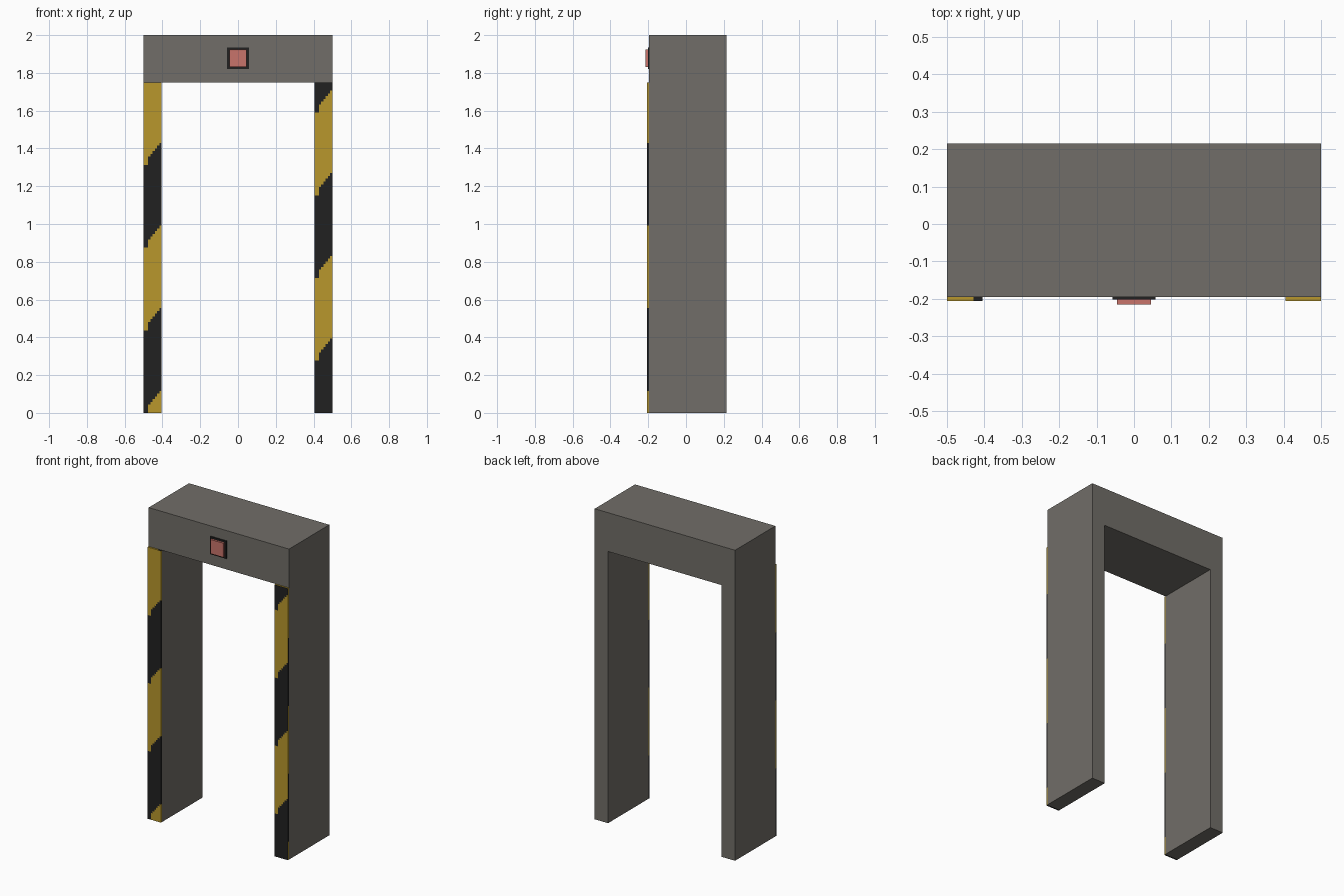
import bpy
import bmesh
from mathutils import Vector

if "Cube" in bpy.data.objects:
    bpy.data.objects.remove(bpy.data.objects["Cube"])


def material(name, rgb):
    m = bpy.data.materials.new(name)
    m.use_nodes = True
    m.diffuse_color = (*rgb, 1)
    m.node_tree.nodes["Principled BSDF"].inputs["Base Color"].default_value = (*rgb, 1)
    return m


GREY = material("warm grey", (0.165, 0.155, 0.138))
YELLOW = material("hazard yellow", (0.48, 0.31, 0.025))
BLACK = material("matt black", (0.015, 0.015, 0.015))
RED = material("button red", (0.58, 0.175, 0.145))
RIM = material("button rim red", (0.44, 0.125, 0.105))

FRONT, BACK = -0.195, 0.215
HALF, INNER = 0.5, 0.405
HEIGHT, OPENING = 2.0, 1.75


def box_mesh(lo, hi):
    lo, hi = Vector(lo), Vector(hi)
    bm = bmesh.new()
    bmesh.ops.create_cube(bm, size=1)
    for v in bm.verts:
        v.co = (lo + hi) / 2 + v.co * (hi - lo)
    return bm


def finish(name, bm, mats):
    bm.normal_update()
    mesh = bpy.data.meshes.new(name)
    bm.to_mesh(mesh)
    bm.free()
    for m in mats:
        mesh.materials.append(m)
    obj = bpy.data.objects.new(name, mesh)
    bpy.context.collection.objects.link(obj)
    return obj


# Gate frame: an arch profile extruded front to back
bm = bmesh.new()
right_side = [(INNER, OPENING), (INNER, 0), (HALF, 0), (HALF, HEIGHT)]
outline = right_side + [(-x, z) for x, z in reversed(right_side)]
face = bm.faces.new([bm.verts.new((x, FRONT, z)) for x, z in outline])
ext = bmesh.ops.extrude_face_region(bm, geom=[face])
for v in ext["geom"]:
    if isinstance(v, bmesh.types.BMVert):
        v.co.y = BACK
bmesh.ops.recalc_face_normals(bm, faces=bm.faces)
finish("gate_frame", bm, [GREY])

# Hazard strips: thin plates with stepped diagonal bands
COLS, ROWS, BAND = 8, 120, 30


def hazard_strip(name, x0, phase, top_yellow_cols):
    width = HALF - INNER
    dx, dz = width / COLS, OPENING / ROWS
    bm = box_mesh((x0, FRONT - 0.011, 0), (x0 + width, FRONT, OPENING))
    cuts = [((x0 + i * dx, 0, 0), (1, 0, 0)) for i in range(1, COLS)]
    cuts += [((0, 0, j * dz), (0, 0, 1)) for j in range(1, ROWS)]
    for co, no in cuts:
        bmesh.ops.bisect_plane(bm, geom=bm.verts[:] + bm.edges[:] + bm.faces[:],
                               plane_co=co, plane_no=no)
    bm.normal_update()
    for f in bm.faces:
        c = f.calc_center_median()
        col = min(COLS - 1, int((c.x - x0) / dx))
        row = int(c.z / dz)
        if f.normal.z > 0.5:
            dark = col >= top_yellow_cols
        elif f.normal.z < -0.5:
            dark = True
        elif f.normal.x > 0.5:
            dark = (row - COLS) // BAND % 2 == 0
        else:
            step = 0 if col < 2 else col + 1
            dark = (row - step + phase) // BAND % 2 == 0
        f.material_index = int(dark)
    bmesh.ops.dissolve_limit(bm, angle_limit=0.01, verts=bm.verts[:],
                             edges=bm.edges[:], delimit={'MATERIAL'})
    finish(name, bm, [YELLOW, BLACK])


hazard_strip("right_hazard_strip", -HALF, 0, 6)
hazard_strip("left_hazard_strip", INNER, 11, COLS)

# Button housing and button in the middle of the lintel
MID = 1.878


def square_block(name, half, y0, y1, mats):
    bm = box_mesh((-half, y0, MID - half), (half, y1, MID + half))
    bm.normal_update()
    if len(mats) > 1:
        front = [f for f in bm.faces if f.normal.y < -0.5]
        rim = bmesh.ops.inset_region(bm, faces=front, thickness=0.006)
        for f in rim["faces"]:
            f.material_index = 1
    finish(name, bm, mats)


square_block("button_housing", 0.057, FRONT - 0.007, FRONT, [BLACK])
square_block("button", 0.046, FRONT - 0.02, FRONT - 0.007, [RED, RIM])
